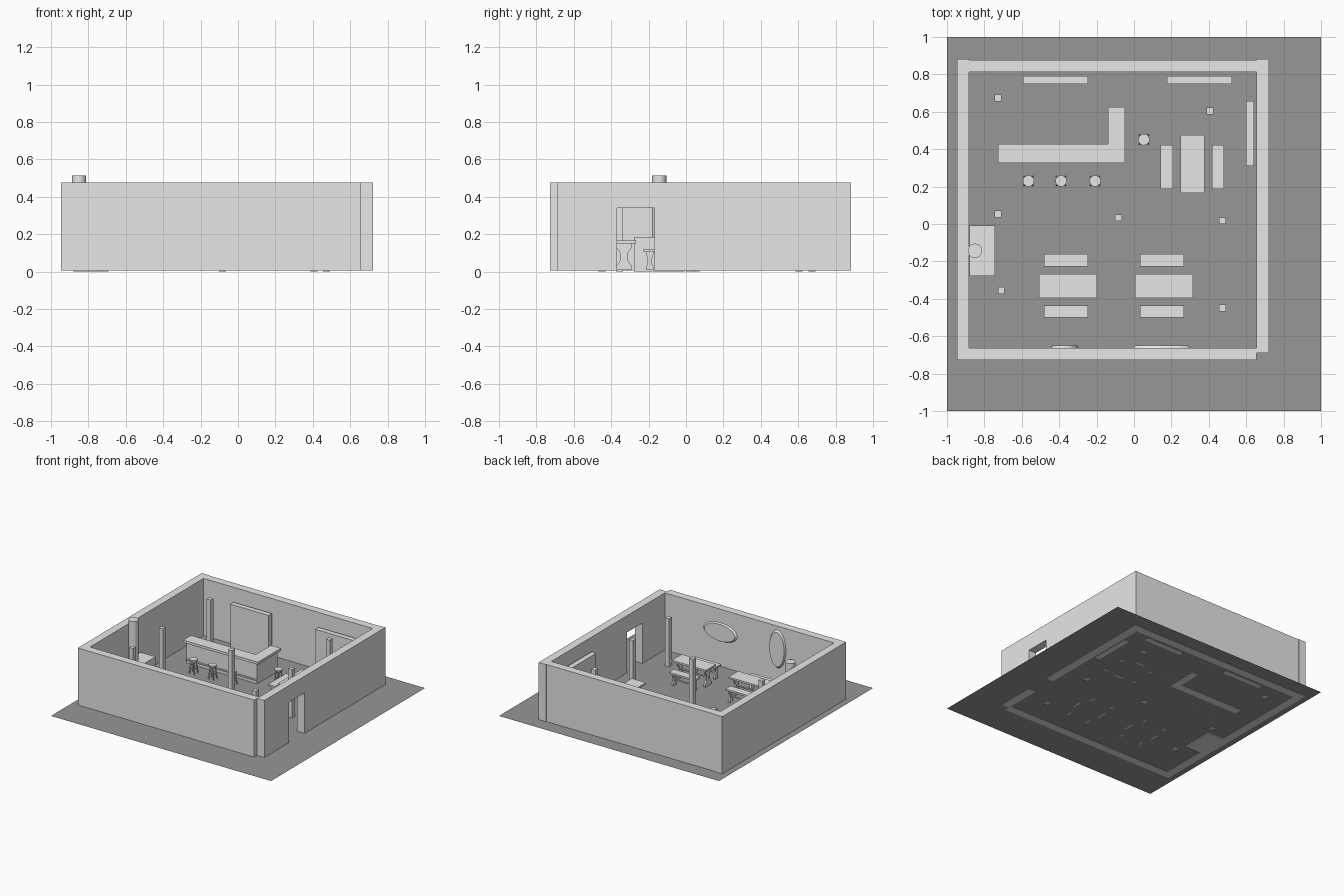
import bpy, bmesh, math
from mathutils import Matrix, Vector

cube = bpy.data.objects.get("Cube")
if cube:
    bpy.data.objects.remove(cube, do_unlink=True)


def material(name, value):
    m = bpy.data.materials.new(name)
    m.use_nodes = True
    color = (value, value, value, 1)
    m.diffuse_color = color
    m.node_tree.nodes["Principled BSDF"].inputs["Base Color"].default_value = color
    return m


LIGHT = material("light grey", 0.8)
DARK = material("dark grey", 0.31)
FLOOR = 0.008


def finish(name, bm, mat=LIGHT):
    bmesh.ops.recalc_face_normals(bm, faces=bm.faces)
    me = bpy.data.meshes.new(name)
    bm.to_mesh(me)
    bm.free()
    me.materials.append(mat)
    ob = bpy.data.objects.new(name, me)
    bpy.context.collection.objects.link(ob)
    return ob


def add_box(bm, x0, x1, y0, y1, z0, z1):
    mat = Matrix.Translation(((x0 + x1) / 2, (y0 + y1) / 2, (z0 + z1) / 2))
    mat = mat @ Matrix.Diagonal((x1 - x0, y1 - y0, z1 - z0, 1))
    bmesh.ops.create_cube(bm, size=1, matrix=mat)


def box(name, *bounds):
    bm = bmesh.new()
    add_box(bm, *bounds)
    return finish(name, bm)


def add_prism(bm, yz, x0, x1):
    """Extrude a profile in the y-z plane from x0 to x1."""
    face = bm.faces.new([bm.verts.new((x0, y, z)) for y, z in yz])
    ext = bmesh.ops.extrude_face_region(bm, geom=[face])
    moved = [v for v in ext["geom"] if isinstance(v, bmesh.types.BMVert)]
    bmesh.ops.translate(bm, verts=moved, vec=(x1 - x0, 0, 0))


def add_rod(bm, a, b, r, sides=8):
    a, b = Vector(a), Vector(b)
    d = b - a
    mat = Matrix.Translation((a + b) / 2) @ d.to_track_quat("Z", "Y").to_matrix().to_4x4()
    bmesh.ops.create_cone(bm, cap_ends=True, segments=sides, radius1=r, radius2=r,
                          depth=d.length, matrix=mat)


# Ground sheet
bm = bmesh.new()
bmesh.ops.create_grid(bm, x_segments=1, y_segments=1, size=1,
                      matrix=Matrix.Translation((0, 0, FLOOR)))
finish("ground", bm, DARK)

# Walls, with a doorway in the left one
BASE, TOP = 0.005, 0.477
box("front_wall", -0.947, 0.655, -0.727, -0.662, BASE, TOP)
box("back_wall", -0.947, 0.658, 0.813, 0.878, BASE, TOP)
box("right_wall", -0.947, -0.882, -0.725, 0.882, BASE, TOP)
bm = bmesh.new()
add_prism(bm, [(-0.69, BASE), (-0.37, BASE), (-0.37, 0.34), (-0.168, 0.34),
               (-0.168, BASE), (0.882, BASE), (0.882, TOP), (-0.69, TOP)], 0.655, 0.722)
finish("doorway_wall", bm)

# Pillars
for x, y in [(-0.727, 0.674), (0.406, 0.604), (-0.727, 0.054), (-0.083, 0.034),
             (0.473, 0.018), (-0.71, -0.356), (0.473, -0.449)]:
    box("pillar", x - 0.018, x + 0.018, y - 0.018, y + 0.018, 0, 0.405)

# Tall cabinets by the walls
box("back_cabinet", -0.594, -0.246, 0.749, 0.791, BASE, 0.367)
box("back_cabinet", 0.176, 0.524, 0.749, 0.791, BASE, 0.367)
box("side_cabinet", 0.599, 0.642, 0.31, 0.658, BASE, 0.367)

# Hearth and chimney
box("hearth", -0.879, -0.743, -0.278, -0.008, 0, 0.185)
bm = bmesh.new()
add_rod(bm, (-0.85, -0.143, 0.18), (-0.85, -0.143, 0.513), 0.038, 32)
chimney = finish("chimney", bm)
for p in chimney.data.polygons:
    p.use_smooth = len(p.vertices) == 4


# L-shaped bar counter: inset body, overhanging top, foot rest
def l_shape(name, inset, z0, z1):
    bm = bmesh.new()
    add_box(bm, -0.727 + inset, -0.048 - inset, 0.326 + inset, 0.428 - inset, z0, z1)
    add_box(bm, -0.139 + inset, -0.048 - inset, 0.428 - inset, 0.626 - inset, z0, z1)
    finish(name, bm)


l_shape("counter_body", 0.018, BASE, 0.178)
l_shape("counter_top", 0, 0.177, 0.198)
box("foot_rest", -0.71, -0.066, 0.33, 0.346, 0.035, 0.045)


# Stools with splayed legs
def stool(x, y):
    bm = bmesh.new()
    add_rod(bm, (x, y, 0.112), (x, y, 0.124), 0.031, 12)
    for i in range(4):
        a = math.pi / 4 + i * math.pi / 2
        c, s = math.cos(a), math.sin(a)
        add_rod(bm, (x + 0.032 * c, y + 0.032 * s, FLOOR),
                (x + 0.018 * c, y + 0.018 * s, 0.115), 0.005, 6)
        b = a + math.pi / 2
        add_rod(bm, (x + 0.027 * c, y + 0.027 * s, 0.045),
                (x + 0.027 * math.cos(b), y + 0.027 * math.sin(b), 0.045), 0.003, 6)
    finish("stool", bm)


for x, y in [(-0.564, 0.23), (-0.39, 0.23), (-0.208, 0.23), (0.053, 0.451)]:
    stool(x, y)


# Trestle furniture: plank, two waisted end boards, a stretcher
def trestle(name, x, y, length, width, height, turned):
    bm = bmesh.new()
    h = length / 2
    under = height - 0.014
    add_box(bm, -h, h, -width / 2, width / 2, under, height)
    foot, waist = width * 0.31, width * 0.17
    levels = [(0, foot), (0.15, foot), (0.35, waist), (0.65, waist), (0.85, foot), (1, foot)]
    side = [(w, FLOOR + t * (under - FLOOR)) for t, w in levels]
    outline = side + [(-w, z) for w, z in reversed(side)]
    mid = (FLOOR + under) / 2
    for e in (-1, 1):
        add_prism(bm, outline, e * h * 0.8 - 0.007, e * h * 0.8 + 0.007)
    add_rod(bm, (-h * 0.87, 0, mid), (h * 0.87, 0, mid), 0.006)
    ob = finish(name, bm)
    ob.location = (x, y, 0)
    ob.rotation_euler.z = math.pi / 2 if turned else 0


def dining_set(x, y, turned=False):
    trestle("table", x, y, 0.31, 0.128, 0.165, turned)
    for s in (-1, 1):
        dx, dy = (s * 0.137, -0.015) if turned else (-0.01, s * 0.137)
        trestle("bench", x + dx, y + dy, 0.235, 0.066, 0.12, turned)


dining_set(-0.353, -0.331)
dining_set(0.16, -0.331)
dining_set(0.312, 0.32, True)

# Oval plaques on the inside of the front wall
for name, x, rx, rz in [("wide_plaque", 0.15, 0.155, 0.077), ("tall_plaque", -0.37, 0.075, 0.157)]:
    bm = bmesh.new()
    bmesh.ops.create_cone(bm, cap_ends=True, segments=32, radius1=1, radius2=0.9, depth=1)
    mat = (Matrix.Translation((x, -0.656, 0.29)) @ Matrix.Diagonal((rx, 0.014, rz, 1))
           @ Matrix.Rotation(-math.pi / 2, 4, "X"))
    bmesh.ops.transform(bm, matrix=mat, verts=bm.verts)
    finish(name, bm)
